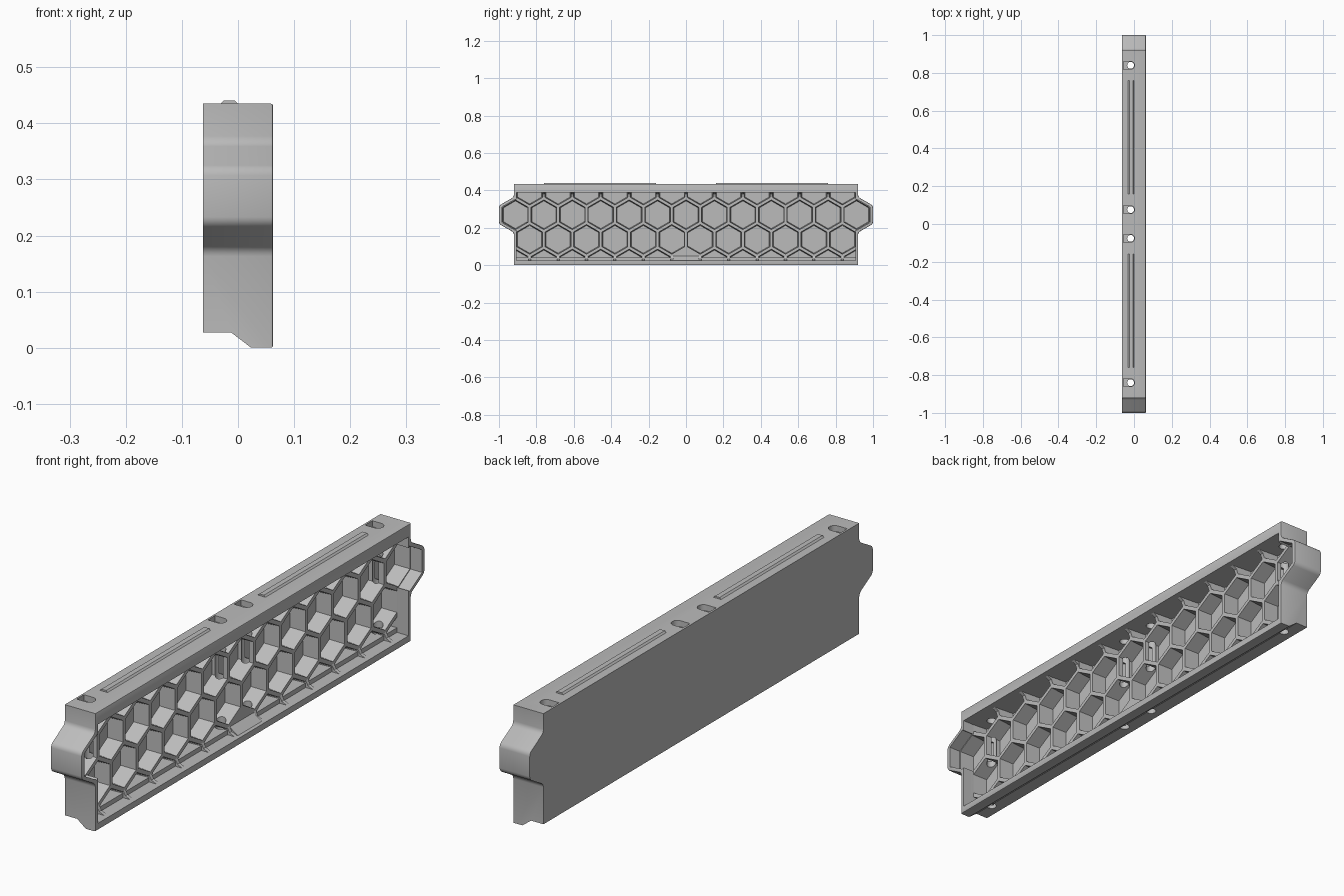
import bpy, bmesh, math
from mathutils import Vector

cube = bpy.data.objects.get("Cube")
if cube:
    bpy.data.objects.remove(cube, do_unlink=True)

grey = bpy.data.materials.new("light_grey")
grey.use_nodes = True
colour = (0.5, 0.5, 0.5, 1)
grey.diffuse_color = colour
grey.node_tree.nodes["Principled BSDF"].inputs["Base Color"].default_value = colour

HALF_X, TOP, END = 0.0625, 0.435, 0.92
PITCH = 0.152                      # honeycomb spacing
ROW = PITCH * math.sqrt(3) / 2
ROW_Z = 0.27                       # height of the upper full row
FLOOR_X, RIB_X = -0.045, 0.015     # pocket floor and rib front
WALL_Y, LOW_Z, HIGH_Z = 0.905, 0.025, 0.39


def loft(bm, lower, upper):
    """Closed solid between two matching rings of points."""
    a = [bm.verts.new(p) for p in lower]
    b = [bm.verts.new(p) for p in upper]
    n = len(a)
    bm.faces.new(a)
    bm.faces.new(b)
    for i in range(n):
        bm.faces.new((a[i], a[(i + 1) % n], b[(i + 1) % n], b[i]))


def extrude_x(bm, pts, x0, x1):
    loft(bm, [(x0, y, z) for y, z in pts], [(x1, y, z) for y, z in pts])


def extrude_y(bm, pts, y0, y1):
    loft(bm, [(x, y0, z) for x, z in pts], [(x, y1, z) for x, z in pts])


def extrude_z(bm, pts, z0, z1):
    loft(bm, [(x, y, z0) for x, y in pts], [(x, y, z1) for x, y in pts])


def hexagon(y, z, r):
    return [(y + r * math.sin(k * math.pi / 3), z + r * math.cos(k * math.pi / 3))
            for k in range(6)]


def hex_pocket(bm, y, z):
    loft(bm, [(FLOOR_X, *p) for p in hexagon(y, z, 0.074)],
         [(RIB_X + 0.01, *p) for p in hexagon(y, z, 0.080)])


def finish(bm, name):
    bmesh.ops.recalc_face_normals(bm, faces=bm.faces)
    mesh = bpy.data.meshes.new(name)
    bm.to_mesh(mesh)
    bm.free()
    mesh.materials.append(grey)
    obj = bpy.data.objects.new(name, mesh)
    bpy.context.scene.collection.objects.link(obj)
    return obj


def cut(target, bm):
    """Subtract a solid, then discard it."""
    cutter = finish(bm, "cutter")
    cutter.hide_render = True
    mod = target.modifiers.new("cut", "BOOLEAN")
    mod.operation, mod.solver, mod.object = "DIFFERENCE", "EXACT", cutter
    graph = bpy.context.evaluated_depsgraph_get()
    mesh = bpy.data.meshes.new_from_object(target.evaluated_get(graph))
    target.modifiers.clear()
    target.data = mesh
    bpy.data.objects.remove(cutter, do_unlink=True)


# Outer block with a half hexagon lug at each end
bm = bmesh.new()
half = [(END, 0), (END, 0.175), (1, 0.221), (1, 0.319), (END, 0.365), (END, TOP)]
extrude_x(bm, half + [(-y, z) for y, z in reversed(half)], -HALF_X, HALF_X)
bmesh.ops.recalc_face_normals(bm, faces=bm.faces)
lug_edges = [e for e in bm.edges
             if abs(e.verts[0].co.x - e.verts[1].co.x) > 0.1
             and 0.1 < e.verts[0].co.z < 0.4]
bmesh.ops.bevel(bm, geom=lug_edges, offset=0.012, segments=3, profile=0.5, affect="EDGES")
rim = [e for e in bm.edges if all(v.co.x > HALF_X - 1e-4 for v in e.verts)]
bmesh.ops.bevel(bm, geom=rim, offset=0.004, segments=2, profile=0.5, affect="EDGES")
body = finish(bm, "honeycomb_panel")

# Stepped underside
bm = bmesh.new()
extrude_y(bm, [(-0.1, 0.027), (-0.012, 0.027), (0.03, -0.005), (0.03, -0.1), (-0.1, -0.1)],
          -1.1, 1.1)
cut(body, bm)

# Recess inside the rim, and inside the end lugs
bm = bmesh.new()
extrude_x(bm, [(-WALL_Y, LOW_Z), (WALL_Y, LOW_Z), (WALL_Y, HIGH_Z), (-WALL_Y, HIGH_Z)],
          RIB_X, 0.1)
cut(body, bm)
bm = bmesh.new()
for side in (-1, 1):
    extrude_x(bm, hexagon(side * 6 * PITCH, ROW_Z, 0.083), RIB_X, 0.1)
cut(body, bm)

# Two full rows of pockets
bm = bmesh.new()
for i in range(-6, 7):
    hex_pocket(bm, i * PITCH, ROW_Z)
for i in range(-6, 6):
    hex_pocket(bm, (i + 0.5) * PITCH, ROW_Z - ROW)
cut(body, bm)

# Partial pockets, trimmed by the walls
bm = bmesh.new()
for i in range(-6, 6):
    hex_pocket(bm, (i + 0.5) * PITCH, ROW_Z + ROW)
for i in range(-6, 7):
    if i:
        hex_pocket(bm, i * PITCH, ROW_Z - 2 * ROW)
for co, no in (((0, 0, HIGH_Z), (0, 0, 1)), ((0, 0, 0.042), (0, 0, -1)),
               ((0, WALL_Y, 0), (0, 1, 0)), ((0, -WALL_Y, 0), (0, -1, 0))):
    bmesh.ops.bisect_plane(bm, geom=bm.verts[:] + bm.edges[:] + bm.faces[:],
                           plane_co=Vector(co), plane_no=Vector(no), clear_outer=True)
    bmesh.ops.holes_fill(bm, edges=[e for e in bm.edges if e.is_boundary], sides=0)
cut(body, bm)

# Bolt holes from top to bottom, with a slot let into the top
hole_y = (-0.84, -0.076, 0.076, 0.84)
hole_x = -0.018
bm = bmesh.new()
for y in hole_y:
    ring = [(hole_x + 0.018 * math.cos(k * math.pi / 12),
             y + 0.018 * math.sin(k * math.pi / 12)) for k in range(24)]
    extrude_z(bm, ring, -0.1, 0.6)
cut(body, bm)
bm = bmesh.new()
for y in hole_y:
    arc = [(hole_x + 0.021 * math.cos(k * math.pi / 12),
            y + 0.021 * math.sin(k * math.pi / 12)) for k in range(-6, 7)]
    extrude_z(bm, [(-0.055, y - 0.021)] + arc + [(-0.055, y + 0.021)], TOP - 0.022, 0.6)
cut(body, bm)

# Gussets joining the ribs to the upper and lower walls
bm = bmesh.new()
for i in range(-5, 6):
    y = i * PITCH
    extrude_y(bm, [(0.01, 0.352), (0.01, 0.394), (0.045, 0.394), (0.022, 0.38)],
              y - 0.007, y + 0.007)
for i in range(-6, 6):
    y = (i + 0.5) * PITCH
    extrude_y(bm, [(0.01, 0.06), (0.01, 0.02), (0.055, 0.02), (0.024, 0.034)],
              y - 0.007, y + 0.007)
extrude_y(bm, [(0.01, 0.052), (0.01, 0.02), (0.055, 0.02)], -0.07, 0.07)
gussets = finish(bm, "rib_gussets")

# Locating ridges on the top
bm = bmesh.new()
for side in (-1, 1):
    extrude_y(bm, [(-0.031, TOP - 0.004), (-0.031, TOP), (-0.025, 0.441),
                   (-0.006, 0.441), (0, TOP), (0, TOP - 0.004)], side * 0.16, side * 0.76)
ridges = finish(bm, "top_ridges")

# Smooth the rounded parts only
bpy.ops.object.select_all(action="DESELECT")
body.select_set(True)
bpy.context.view_layer.objects.active = body
bpy.ops.object.shade_smooth_by_angle(angle=math.radians(28))
